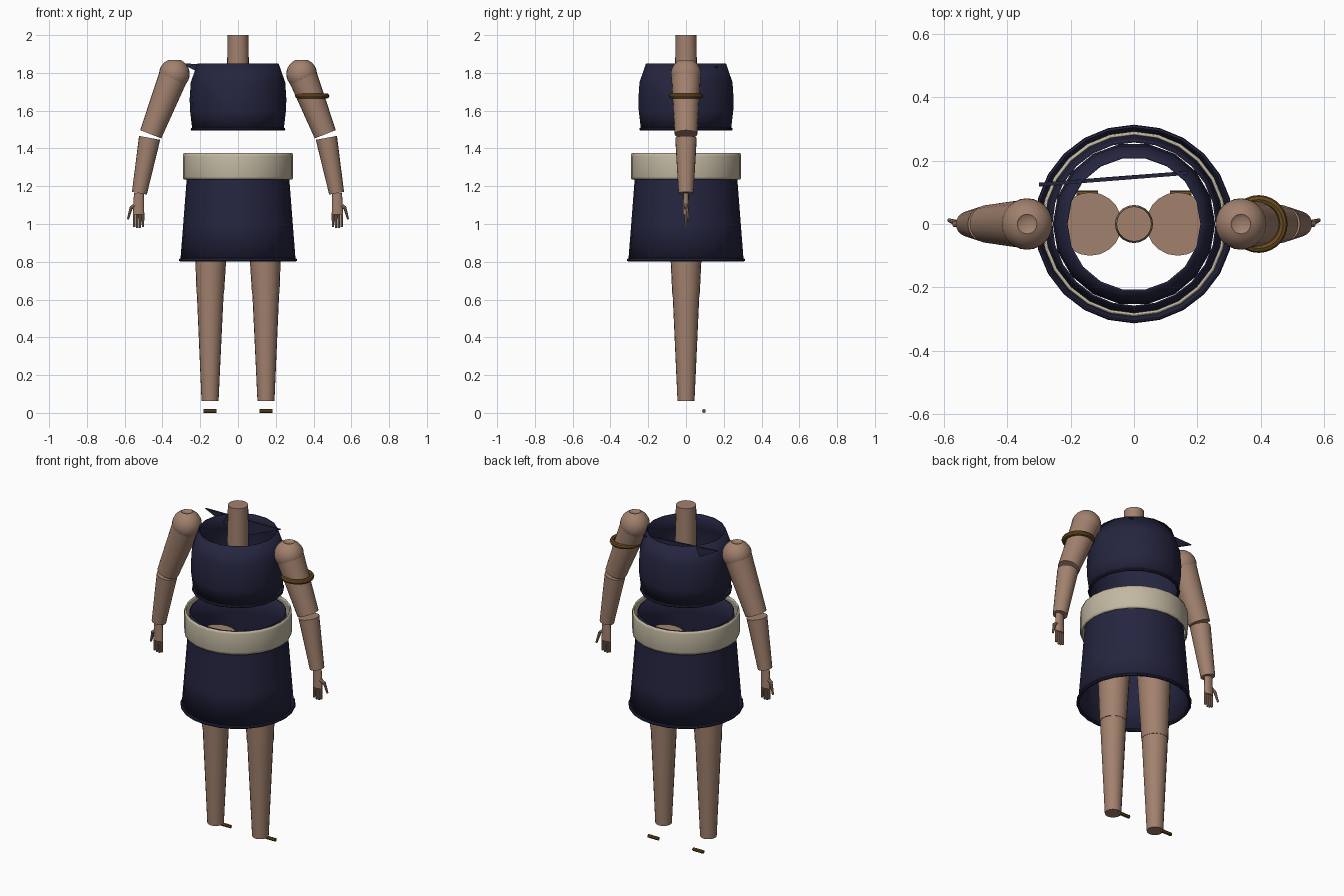
import bpy, bmesh, math
from mathutils import Vector

cube = bpy.data.objects.get("Cube")
if cube:
    bpy.data.objects.remove(cube)


def material(name, rgb):
    m = bpy.data.materials.new(name)
    m.use_nodes = True
    m.diffuse_color = (*rgb, 1)
    m.node_tree.nodes["Principled BSDF"].inputs["Base Color"].default_value = (*rgb, 1)
    return m


NAVY = material("navy cloth", (0.018, 0.018, 0.05))
SKIN = material("skin", (0.36, 0.22, 0.155))
CREAM = material("cream sash", (0.54, 0.48, 0.36))
BRONZE = material("bronze", (0.14, 0.07, 0.014))


def finish(name, bm, mat, angle=40):
    bmesh.ops.recalc_face_normals(bm, faces=bm.faces)
    me = bpy.data.meshes.new(name)
    bm.to_mesh(me)
    bm.free()
    me.materials.append(mat)
    ob = bpy.data.objects.new(name, me)
    bpy.context.collection.objects.link(ob)
    bpy.ops.object.select_all(action="DESELECT")
    ob.select_set(True)
    bpy.context.view_layer.objects.active = ob
    bpy.ops.object.shade_smooth_by_angle(angle=math.radians(angle))
    return ob


def lathe(name, profile, mat, sides, center=(0, 0), closed=False, capped=False):
    """Revolve (radius, height) points around a vertical axis."""
    bm = bmesh.new()
    rings = []
    for r, z in profile:
        rings.append([bm.verts.new((center[0] + r * math.cos(2 * math.pi * i / sides),
                                    center[1] + r * math.sin(2 * math.pi * i / sides), z))
                      for i in range(sides)])
    pairs = list(zip(rings, rings[1:]))
    if closed:
        pairs.append((rings[-1], rings[0]))
    for a, b in pairs:
        for i in range(sides):
            j = (i + 1) % sides
            bm.faces.new((a[i], a[j], b[j], b[i]))
    if capped:
        bm.faces.new(rings[0])
        bm.faces.new(rings[-1])
    return finish(name, bm, mat)


def limb(name, a, b, ra, rb, mat=SKIN, sides=20):
    """Capped tapered cylinder from a to b."""
    a, b = Vector(a), Vector(b)
    bm = bmesh.new()
    bmesh.ops.create_cone(bm, cap_ends=True, segments=sides, radius1=ra, radius2=rb,
                          depth=(b - a).length)
    turn = (b - a).to_track_quat("Z", "Y")
    for v in bm.verts:
        v.co = turn @ v.co + (a + b) / 2
    return finish(name, bm, mat)


def torus(name, center, big, small, mat, sides=24):
    steps = [2 * math.pi * k / 8 for k in range(8)]
    return lathe(name, [(big + small * math.cos(t), center[2] + small * math.sin(t)) for t in steps],
                 mat, sides, center[:2], closed=True)


def shell(ob, thickness):
    mod = ob.modifiers.new("thickness", "SOLIDIFY")
    mod.thickness = thickness
    mod.offset = -1


# Garment: open tubes with hems
shell(lathe("tunic", [(0.242, 1.5), (0.254, 1.6), (0.256, 1.66), (0.25, 1.75), (0.215, 1.85)],
            NAVY, 18), 0.006)
torus("tunic_hem", (0, 0, 1.502), 0.243, 0.008, NAVY, 18)
shell(lathe("skirt", [(0.305, 0.81), (0.29, 1.0), (0.272, 1.235), (0.262, 1.365)], NAVY, 24), 0.005)
torus("skirt_hem", (0, 0, 0.81), 0.304, 0.009, NAVY, 24)
shell(lathe("sash", [(0.288, 1.235), (0.292, 1.25), (0.292, 1.36), (0.288, 1.375)], CREAM, 24), 0.008)

# Pointed collar flap across the back of the neckline
bm = bmesh.new()
flap = [(-0.30, 0.118, 1.85), (0.17, 0.155, 1.835), (-0.08, 0.136, 1.735)]
front = [bm.verts.new(p) for p in flap]
back = [bm.verts.new((x, y + 0.012, z)) for x, y, z in flap]
bm.faces.new(front)
bm.faces.new(back)
for i in range(3):
    j = (i + 1) % 3
    bm.faces.new((front[i], front[j], back[j], back[i]))
finish("collar_flap", bm, NAVY)

limb("neck", (0, 0, 1.7), (0, 0, 2.0), 0.06, 0.055)

for side, s in (("left", 1), ("right", -1)):
    # Shoulder ball with a small flat top
    ball = [(0.081 * math.sin(math.pi * k / 16), 1.794 - 0.081 * math.cos(math.pi * k / 16))
            for k in range(1, 15)]
    lathe(side + "_shoulder", ball + [(0.022, 1.862)], SKIN, 24, (s * 0.337, 0), capped=True)

    # Arm
    elbow = (s * 0.462, 0, 1.475)
    limb(side + "_upper_arm", (s * 0.345, 0, 1.775), elbow, 0.077, 0.06)
    limb(side + "_forearm", (s * 0.468, 0, 1.456), (s * 0.522, 0, 1.163), 0.057, 0.04)

    # Hand: flat palm, four fingers and an outward thumb
    palm = limb(side + "_palm", (s * 0.525, 0, 1.165), (s * 0.526, 0, 1.05), 0.026, 0.03, sides=12)
    for v in palm.data.vertices:
        v.co.y *= 0.55
    for k in range(4):
        x = 0.503 + 0.0155 * k
        drop = 0.978 if k in (1, 2) else 0.985
        limb(f"{side}_finger_{k + 1}", (s * x, 0, 1.06), (s * x, 0, drop), 0.0075, 0.006, sides=8)
    limb(side + "_thumb_base", (s * 0.545, 0, 1.1), (s * 0.568, 0, 1.085), 0.011, 0.009, sides=8)
    limb(side + "_thumb", (s * 0.565, 0.005, 1.088), (s * 0.583, 0.012, 1.025), 0.009, 0.006, sides=8)

    # Leg
    knee = (s * 0.147, 0, 0.632)
    limb(side + "_thigh", (s * 0.138, 0, 1.2), knee, 0.1, 0.073)
    limb(side + "_shin", knee, (s * 0.148, 0, 0.062), 0.071, 0.045)

    # Sandal bar behind the heel
    limb(side + "_sandal_bar", (s * 0.148 - 0.034, 0.095, 0.01), (s * 0.148 + 0.034, 0.095, 0.01),
         0.01, 0.01, BRONZE, 8)

torus("arm_ring", (0.393, 0, 1.678), 0.077, 0.014, BRONZE, 28)
